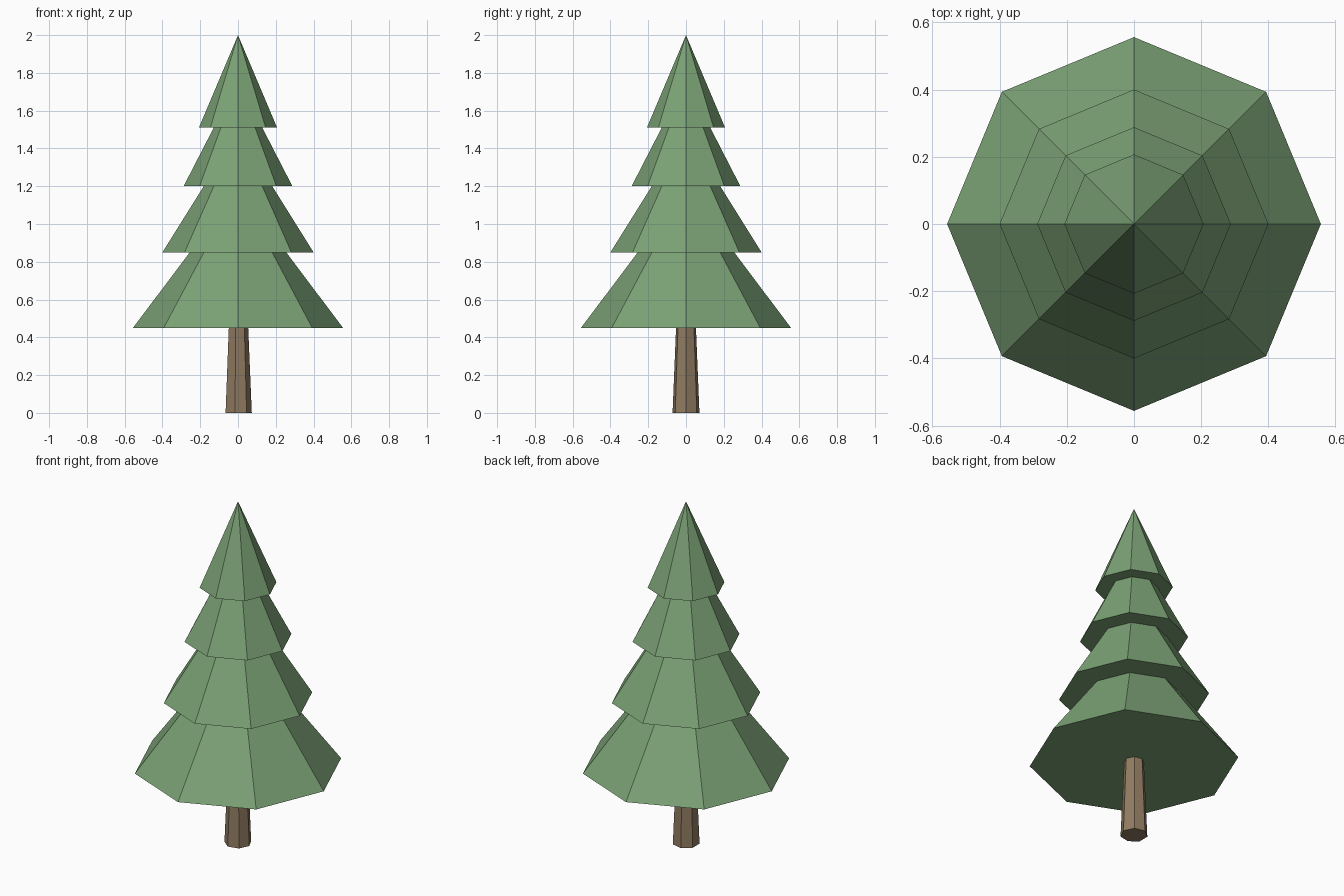
import bpy
import math

cube = bpy.data.objects.get("Cube")
if cube:
    bpy.data.objects.remove(cube, do_unlink=True)


def make_material(name, colour):
    mat = bpy.data.materials.new(name)
    mat.use_nodes = True
    mat.diffuse_color = colour
    mat.node_tree.nodes["Principled BSDF"].inputs["Base Color"].default_value = colour
    return mat


def make_cone(name, sides, r_bottom, r_top, z_bottom, z_top, mat, turn=0.0):
    """Flat-shaded cone or tapered prism standing between two heights."""
    bpy.ops.mesh.primitive_cone_add(
        vertices=sides, radius1=r_bottom, radius2=r_top, depth=z_top - z_bottom,
        location=(0, 0, (z_bottom + z_top) / 2), rotation=(0, 0, turn))
    obj = bpy.context.object
    obj.name = obj.data.name = name
    obj.data.materials.append(mat)
    return obj


needle_green = make_material("needle green", (0.20, 0.36, 0.18, 1))
bark_brown = make_material("bark brown", (0.28, 0.20, 0.12, 1))

# Seven-sided trunk, with one corner pointing to +x
make_cone("trunk", 7, 0.073, 0.052, 0.0, 0.5, bark_brown, -math.pi / 2)

# Stacked eight-sided foliage tiers: radius, base height, tip height
tiers = [
    (0.556, 0.45, 1.19),
    (0.40, 0.85, 1.49),
    (0.288, 1.20, 1.76),
    (0.207, 1.51, 2.0),
]
for i, (radius, base, tip) in enumerate(tiers, 1):
    make_cone(f"foliage_tier_{i}", 8, radius, 0.0, base, tip, needle_green)
